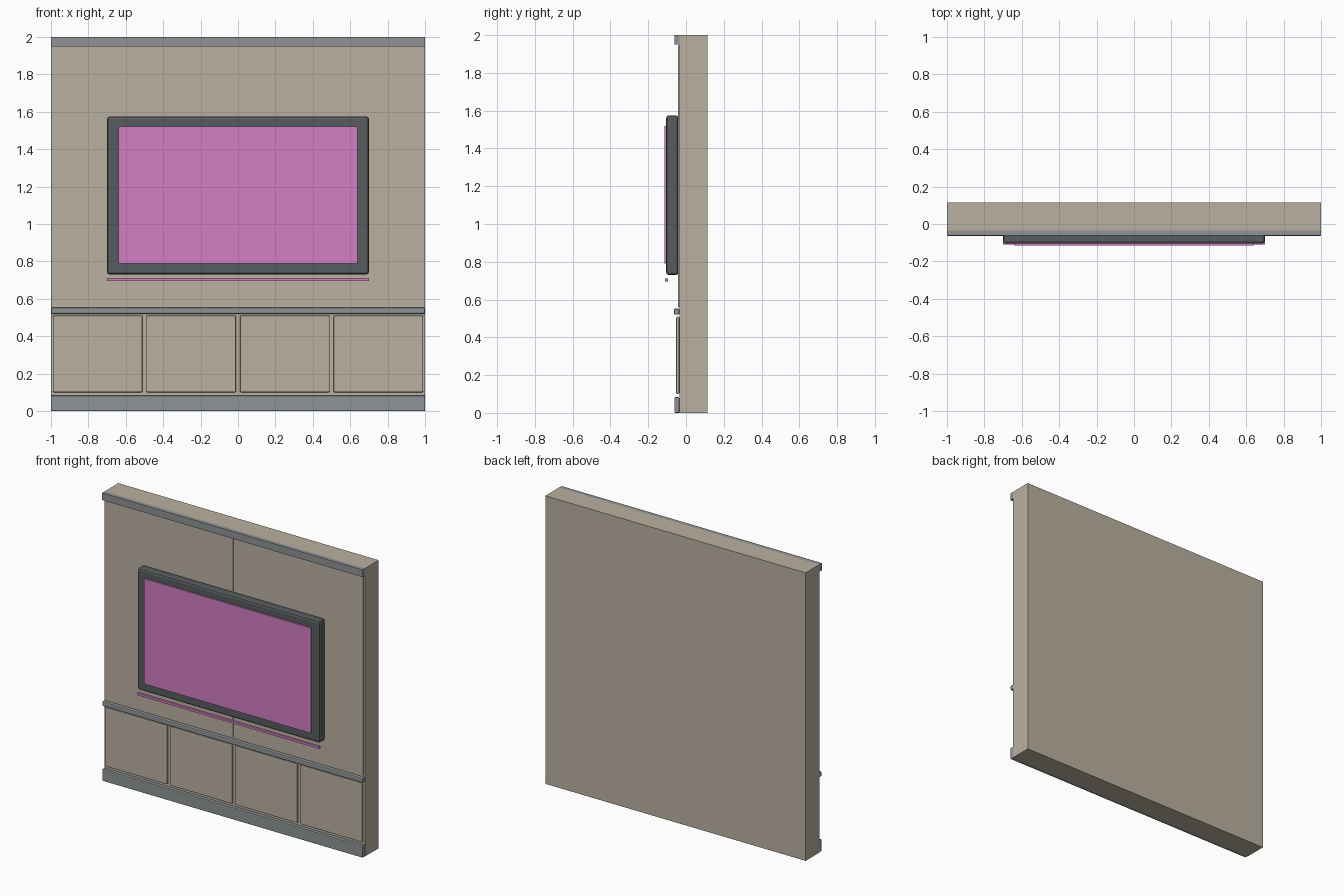
import bpy

cube = bpy.data.objects.get("Cube")
if cube:
    bpy.data.objects.remove(cube, do_unlink=True)


def linear(c):
    c /= 255
    return c / 12.92 if c <= 0.04045 else ((c + 0.055) / 1.055) ** 2.4


def material(name, rgb):
    colour = [linear(c) for c in rgb] + [1]
    mat = bpy.data.materials.new(name)
    mat.use_nodes = True
    mat.diffuse_color = colour
    mat.node_tree.nodes["Principled BSDF"].inputs["Base Color"].default_value = colour
    return mat


beige = material("warm beige", (186, 177, 160))
grey = material("trim grey", (143, 148, 150))
charcoal = material("charcoal", (88, 92, 95))
pink = material("glowing pink", (211, 126, 196))


def box(name, mat, x, y, z, bevel=0.0, segments=2):
    """Box from (min, max) ranges, with optional rounded edges."""
    ranges = (x, y, z)
    bpy.ops.mesh.primitive_cube_add(size=1, location=[(a + b) / 2 for a, b in ranges])
    ob = bpy.context.object
    ob.name = name
    ob.scale = [b - a for a, b in ranges]
    bpy.ops.object.transform_apply(location=False, rotation=False, scale=True)
    ob.data.materials.append(mat)
    if bevel:
        mod = ob.modifiers.new("Rounded edges", "BEVEL")
        mod.width = bevel
        mod.segments = segments
    return ob


FULL = (-1, 1)
WALL_FRONT = -0.035

# Wall body
box("wall", beige, FULL, (WALL_FRONT, 0.115), (0, 2))

# Two flat upper panels with a narrow seam between them
for side, x0 in (("right", -0.99), ("left", 0.01)):
    box(f"upper_panel_{side}", beige, (x0, x0 + 0.98), (-0.042, WALL_FRONT), (0.56, 1.945))

# Four lower cabinet doors
for i in range(4):
    x0 = -1 + i * 0.5
    box(f"cabinet_door_{i + 1}", beige, (x0 + 0.01, x0 + 0.49),
        (-0.052, WALL_FRONT), (0.1, 0.51), 0.007)

# Horizontal trims
box("top_rail", grey, FULL, (-0.062, WALL_FRONT), (1.95, 2))
box("middle_ledge", grey, FULL, (-0.064, WALL_FRONT), (0.52, 0.553), 0.007)
box("baseboard", grey, FULL, (-0.062, WALL_FRONT), (0, 0.083), 0.005)

# Television with screen, and light strip below it
box("television_frame", charcoal, (-0.7, 0.7), (-0.105, -0.04), (0.73, 1.575), 0.014)
box("television_screen", pink, (-0.64, 0.64), (-0.115, -0.104), (0.79, 1.52))
box("light_strip", pink, (-0.7, 0.7), (-0.11, -0.095), (0.695, 0.711))
